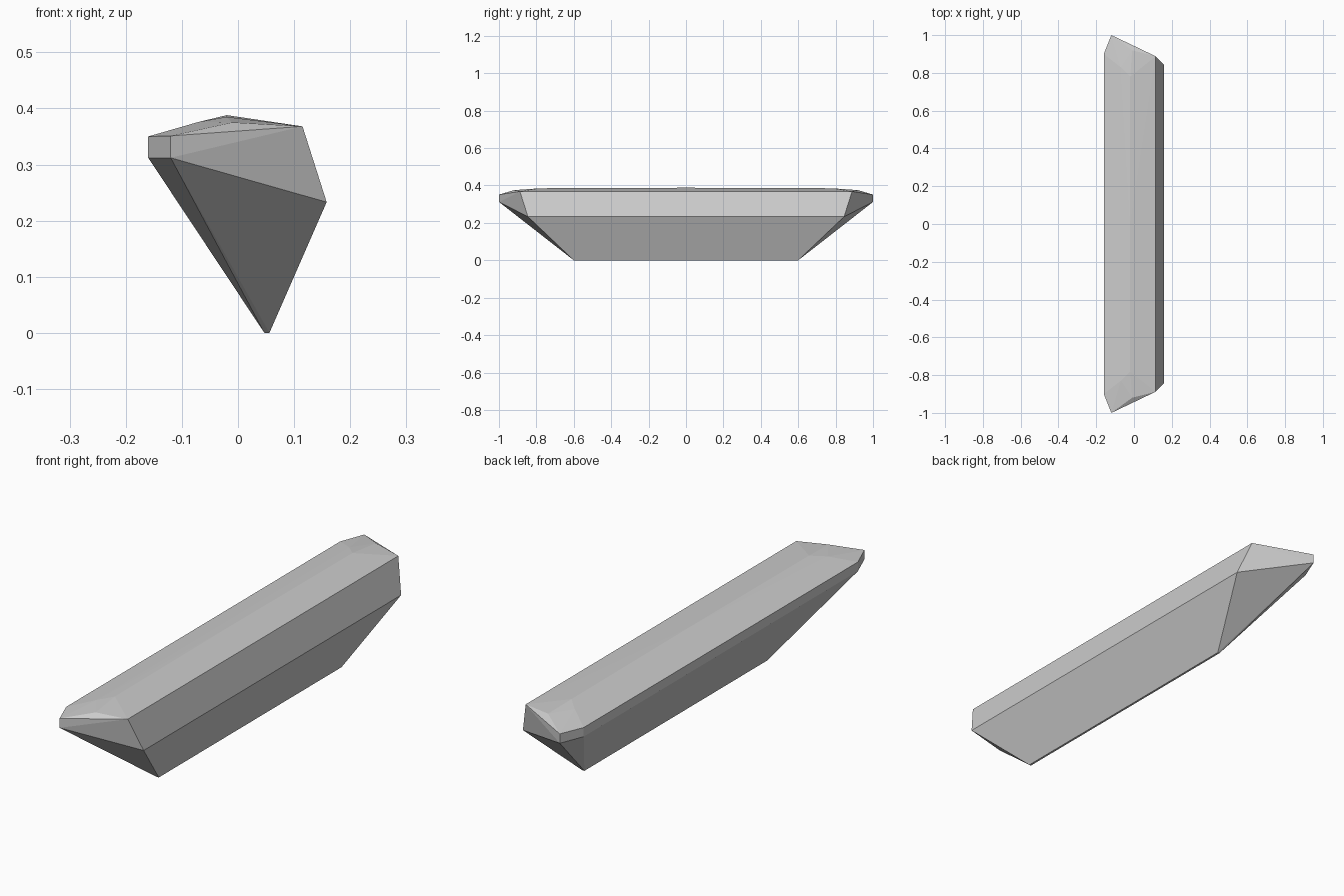
import bpy
import bmesh
import math

cube = bpy.data.objects.get("Cube")
if cube:
    bpy.data.objects.remove(cube, do_unlink=True)

# Plain stone colour
stone = bpy.data.materials.new("stone_grey")
stone.use_nodes = True
colour = (0.6, 0.6, 0.6, 1)
stone.diffuse_color = colour
stone.node_tree.nodes["Principled BSDF"].inputs["Base Color"].default_value = colour

# Corners of one end, mirrored to the other end
keel = [(0.047, 0.6, 0), (0.056, 0.6, 0)]
right_flank = [(-0.16, 0.9, 0.312), (-0.16, 0.9, 0.35)]
tip = [(-0.12, 1.0, 0.312), (-0.12, 1.0, 0.351)]
left_flank = [(0.158, 0.845, 0.233), (0.115, 0.888, 0.368)]
crown = [(-0.01, 0.92, 0.375), (-0.07, 0.83, 0.376), (-0.02, 0.78, 0.385)]

bm = bmesh.new()
for x, y, z in keel + right_flank + tip + left_flank + crown:
    for side in (-1, 1):
        bm.verts.new((x, y * side, z))
# High point of the crown
bm.verts.new((-0.02, 0, 0.388))

# Wrap the corners in flat facets
hull = bmesh.ops.convex_hull(bm, input=bm.verts)
loose = [v for v in bm.verts if not v.link_faces]
bmesh.ops.delete(bm, geom=loose, context="VERTS")
bmesh.ops.dissolve_limit(bm, angle_limit=math.radians(0.5),
                         verts=bm.verts, edges=bm.edges)
bmesh.ops.recalc_face_normals(bm, faces=bm.faces)

mesh = bpy.data.meshes.new("stone_shard")
bm.to_mesh(mesh)
bm.free()
mesh.materials.append(stone)
shard = bpy.data.objects.new("stone_shard", mesh)
bpy.context.collection.objects.link(shard)
